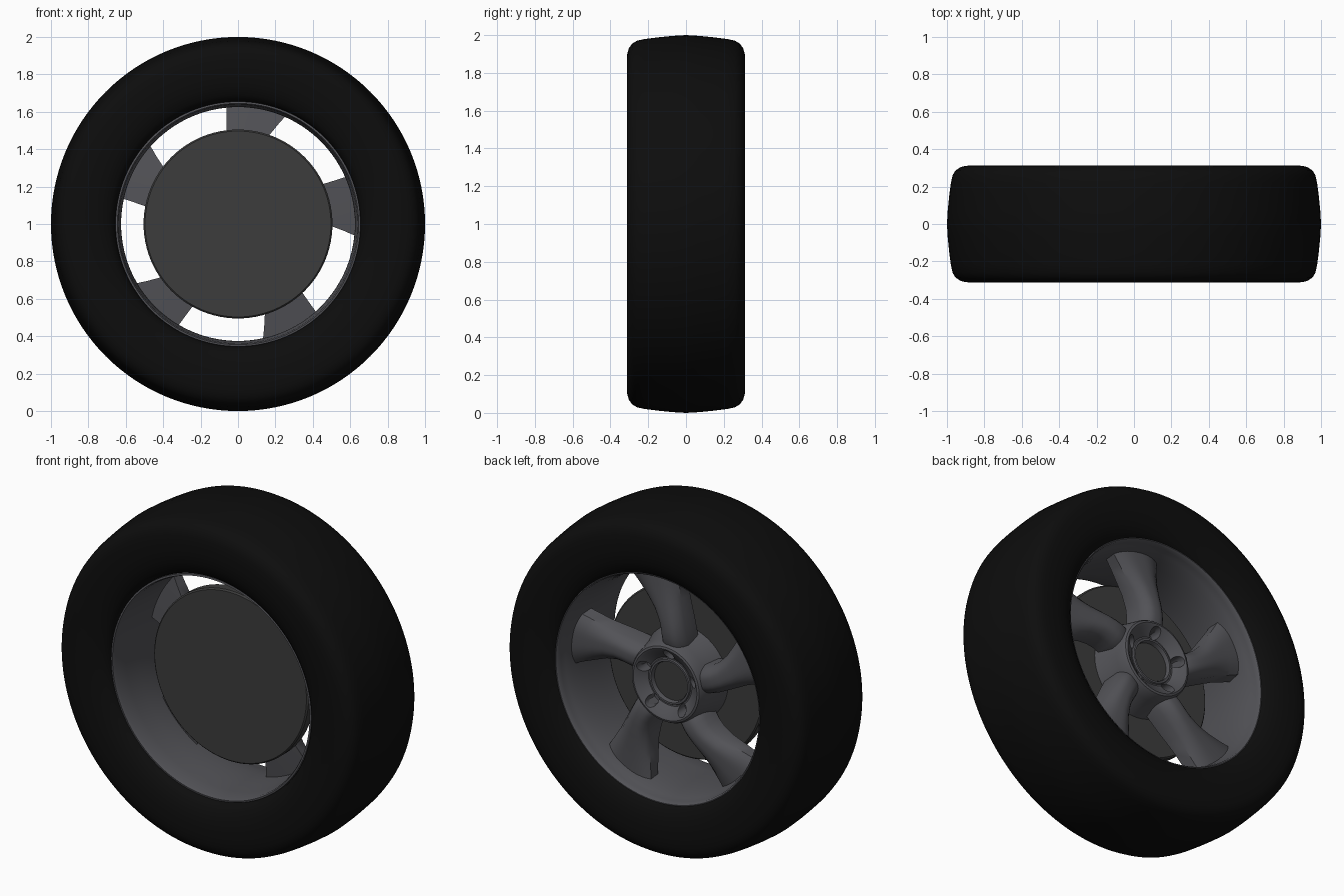
import bpy, bmesh, math
from mathutils import Matrix

if "Cube" in bpy.data.objects:
    bpy.data.objects.remove(bpy.data.objects["Cube"])


def material(name, c):
    m = bpy.data.materials.new(name)
    m.diffuse_color = (*c, 1)
    m.use_nodes = True
    m.node_tree.nodes["Principled BSDF"].inputs["Base Color"].default_value = m.diffuse_color
    return m


RUBBER = material("rubber", (0.004, 0.004, 0.004))
ALLOY = material("alloy", (0.085, 0.085, 0.095))
IRON = material("iron", (0.045, 0.045, 0.045))


def smooth(ob, angle=35):
    bpy.ops.object.select_all(action='DESELECT')
    ob.select_set(True)
    bpy.context.view_layer.objects.active = ob
    bpy.ops.object.shade_smooth_by_angle(angle=math.radians(angle))


def finish(name, bm, mat, angle=35):
    bmesh.ops.remove_doubles(bm, verts=bm.verts, dist=1e-5)
    bmesh.ops.recalc_face_normals(bm, faces=bm.faces)
    me = bpy.data.meshes.new(name)
    bm.to_mesh(me)
    bm.free()
    me.materials.append(mat)
    ob = bpy.data.objects.new(name, me)
    ob.location.z = 1
    bpy.context.collection.objects.link(ob)
    smooth(ob, angle)
    return ob


def bridge(bm, rings, wrap):
    n = len(rings[0])
    count = len(rings) if wrap else len(rings) - 1
    for i in range(count):
        a, b = rings[i], rings[(i + 1) % len(rings)]
        for j in range(n):
            k = (j + 1) % n
            bm.faces.new((a[j], a[k], b[k], b[j]))


def revolve(name, profile, mat, seg=96, angle=35):
    """Spin a closed (radius, y) profile around the wheel axis."""
    bm = bmesh.new()
    rings = []
    for i in range(seg):
        t = 2 * math.pi * i / seg
        rings.append([bm.verts.new((r * math.sin(t), y, r * math.cos(t))) for r, y in profile])
    bridge(bm, rings, True)
    return finish(name, bm, mat, angle)


# Tyre: half profile mirrored across the centre plane
half = [(0.655, 0.235), (0.665, 0.262), (0.69, 0.283), (0.74, 0.303), (0.80, 0.312),
        (0.86, 0.313), (0.90, 0.311), (0.93, 0.303), (0.955, 0.285), (0.97, 0.26),
        (0.979, 0.22), (0.988, 0.15), (0.996, 0.07)]
tyre = half + [(1.0, 0)] + [(r, -y) for r, y in reversed(half)]
revolve("tyre", tyre, RUBBER, 128, 50)

# Rim barrel: flared outer lip at the back, plain edge at the front
inside = [(0.655, -0.25), (0.645, -0.252), (0.638, -0.235), (0.632, -0.15), (0.626, -0.05),
          (0.625, 0.03), (0.628, 0.10), (0.635, 0.16), (0.645, 0.205), (0.655, 0.235),
          (0.657, 0.256), (0.665, 0.266), (0.675, 0.266), (0.68, 0.255)]
outside = [(0.67, 0.22), (0.655, 0.16), (0.645, 0.05), (0.645, -0.08), (0.655, -0.2)]
revolve("rim_barrel", inside + outside, ALLOY, 128)

# Brake disc with a central boss filling the hub bore
revolve("brake_disc", [(0, -0.07), (0.497, -0.07), (0.505, -0.062), (0.505, -0.008),
                       (0.497, 0), (0.12, 0), (0.12, 0.13), (0, 0.13)], IRON)

# Hub: flared body with a dished face and a collar around the bore
hub = revolve("hub", [(0.115, 0), (0.115, 0.148), (0.119, 0.156), (0.130, 0.156), (0.134, 0.148),
                      (0.142, 0.148), (0.195, 0.190), (0.208, 0.196), (0.220, 0.192),
                      (0.228, 0.178), (0.238, 0.13), (0.252, 0.07), (0.275, 0)], ALLOY)

# Lug holes cut into the hub face
bm = bmesh.new()
for i in range(5):
    a = math.radians(72 * i - 2)
    m = Matrix.Translation((0.168 * math.sin(a), 0.20, 0.168 * math.cos(a)))
    bmesh.ops.create_cone(bm, cap_ends=True, segments=24, radius1=0.032, radius2=0.032, depth=0.2,
                          matrix=m @ Matrix.Rotation(math.pi / 2, 4, 'X'))
cutter = finish("lug_hole_cutter", bm, ALLOY)
cutter.hide_render = True
mod = hub.modifiers.new("lug_holes", 'BOOLEAN')
mod.operation = 'DIFFERENCE'
mod.object = cutter
mod.solver = 'EXACT'
bpy.context.view_layer.objects.active = hub
bpy.ops.object.modifier_apply(modifier=mod.name)
bpy.data.objects.remove(cutter)
smooth(hub)

# Spokes: stations of (radius, left angle, right angle, crest y, base y), swept and widening
stations = [(0.20, -27, 18, 0.165, 0.02), (0.235, -23.5, 17, 0.178, 0.02), (0.27, -20, 15, 0.184, 0.02),
            (0.31, -16.5, 13.5, 0.186, 0.025), (0.36, -13, 13.5, 0.184, 0.03), (0.43, -9.5, 16, 0.178, 0.04),
            (0.50, -7.2, 19.3, 0.172, 0.05), (0.57, -6.2, 21.8, 0.168, 0.06), (0.638, -5.5, 24, 0.165, 0.07)]
TOP = 12
for s in range(5):
    bm = bmesh.new()
    rings = []
    for r, a0, a1, crest, base in stations:
        f = (r - 0.2) / 0.438
        drop = 0.075 - 0.045 * f
        pts = [(i / TOP, crest - drop * abs(2 * i / TOP - 1) ** 3) for i in range(TOP + 1)]
        pts += [(1, base), (0.75, base), (0.25, base), (0, base)]
        ring = []
        for u, y in pts:
            inset = 0.05 * f * (1 - u) if y > base else 0
            t = math.radians(72 * s + a0 + (a1 - a0) * (u + inset))
            ring.append(bm.verts.new((r * math.sin(t), y, r * math.cos(t))))
        rings.append(ring)
    bridge(bm, rings, False)
    bm.faces.new(rings[0])
    bm.faces.new(rings[-1])
    finish(f"spoke_{s + 1}", bm, ALLOY, 40)
